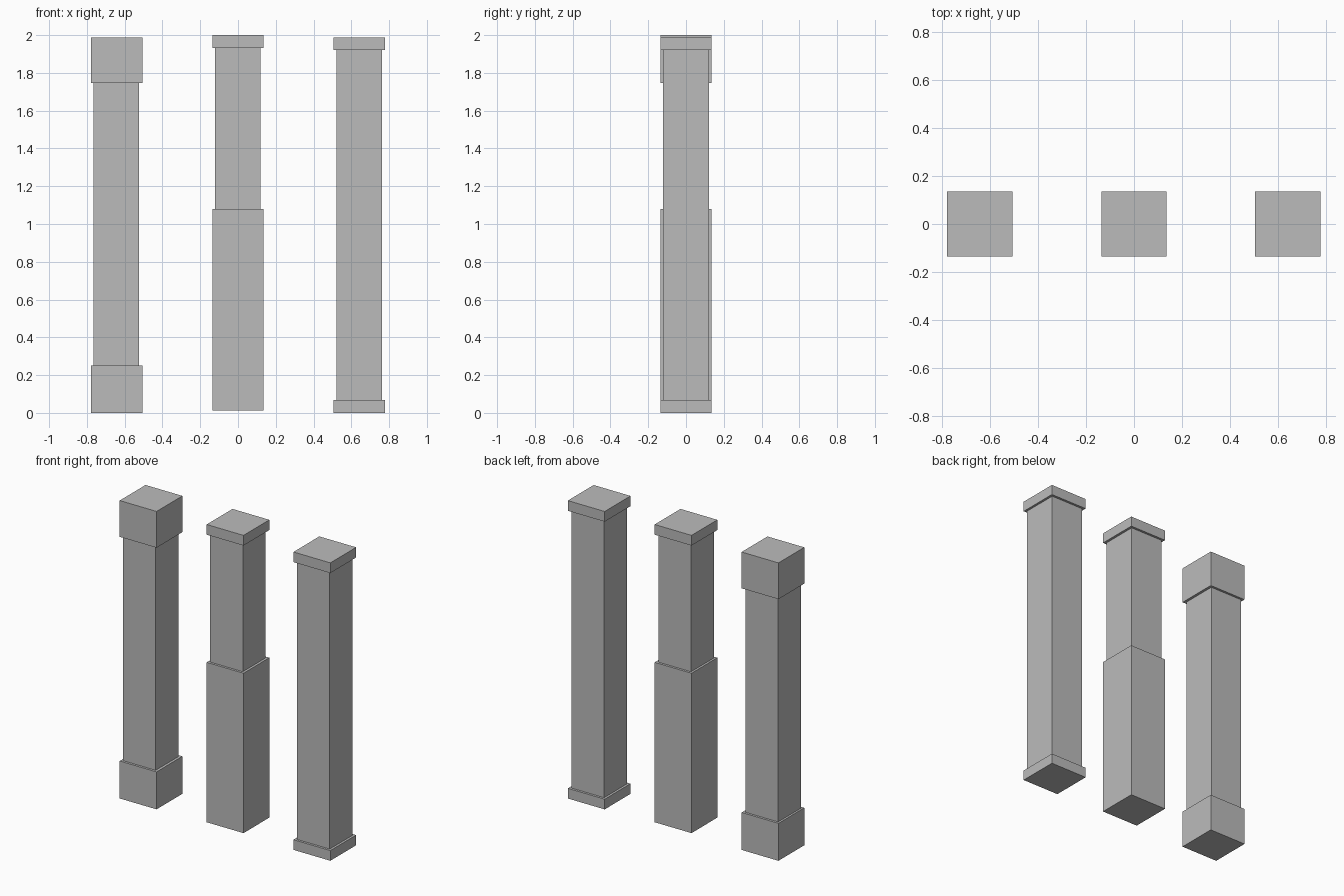
import bpy

if "Cube" in bpy.data.objects:
    bpy.data.objects.remove(bpy.data.objects["Cube"], do_unlink=True)

# Single grey finish
grey = bpy.data.materials.new("plain_grey")
grey.use_nodes = True
colour = (0.5, 0.5, 0.5, 1.0)
grey.diffuse_color = colour
grey.node_tree.nodes["Principled BSDF"].inputs["Base Color"].default_value = colour

WIDE = 0.272     # caps and bases
NARROW = 0.241   # shafts


def block(name, x, width, bottom, top):
    """Square block standing between two heights."""
    bpy.ops.mesh.primitive_cube_add(size=1, location=(x, 0, (bottom + top) / 2))
    obj = bpy.context.object
    obj.name = name
    obj.scale = (width, width, top - bottom)
    bpy.ops.object.transform_apply(location=False, rotation=False, scale=True)
    obj.data.materials.append(grey)


def column(name, x, shaft_x, bottom, base_top, cap_bottom, top):
    """Square column: base, narrower shaft and cap."""
    block(name + "_base", x, WIDE, bottom, base_top)
    block(name + "_shaft", shaft_x, NARROW, base_top, cap_bottom)
    block(name + "_cap", x, WIDE, cap_bottom, top)


# Column with equal tall blocks at both ends
column("right_column", -0.642, -0.644, 0.0, 0.25, 1.746, 1.988)
# Column with a tall pedestal
column("middle_column", 0.0, -0.001, 0.013, 1.08, 1.932, 2.0)
# Column with thin plates at both ends
column("left_column", 0.641, 0.641, 0.0, 0.068, 1.92, 1.988)
